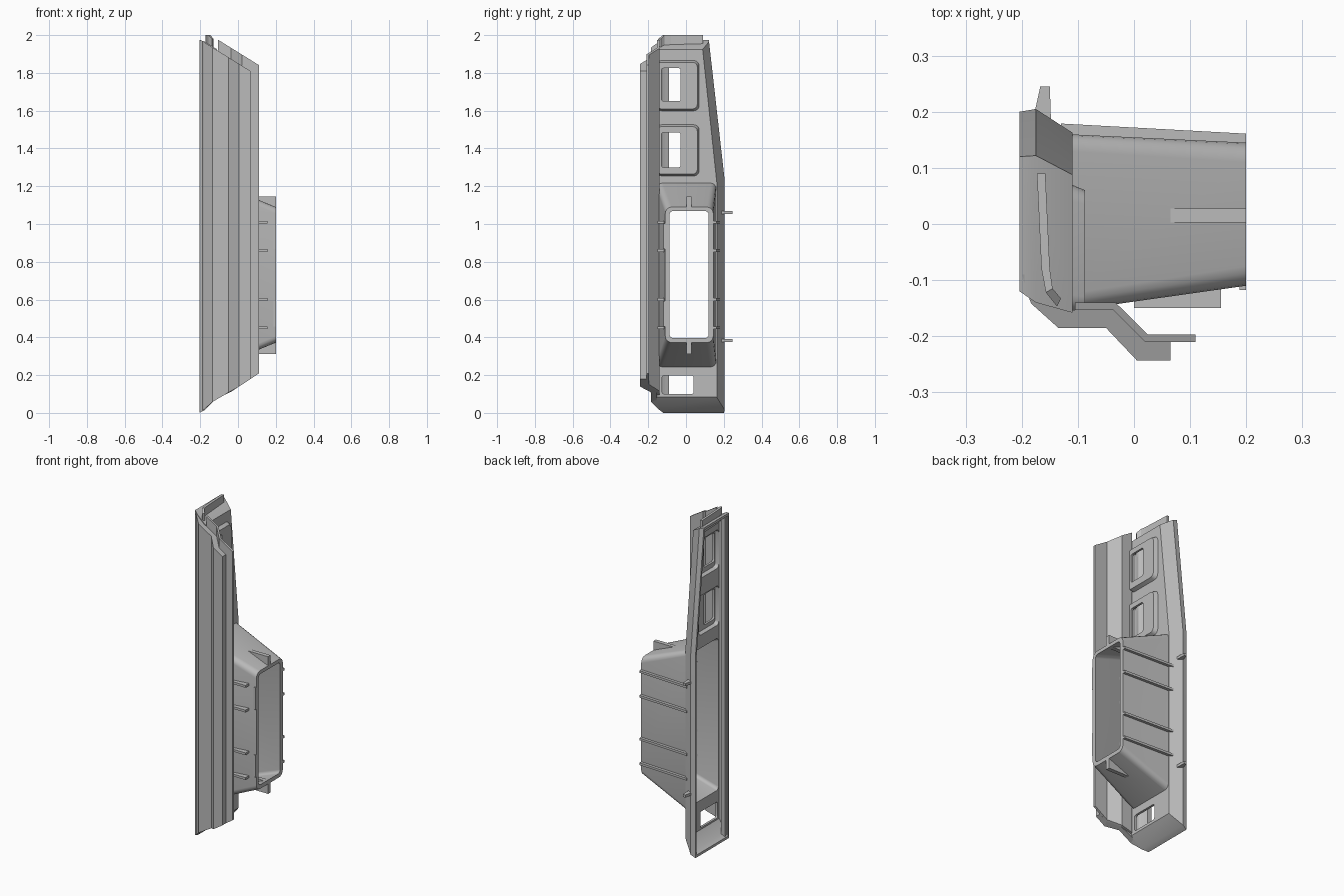
import bpy, bmesh, math

if "Cube" in bpy.data.objects:
    bpy.data.objects.remove(bpy.data.objects["Cube"])

mat = bpy.data.materials.new("moulded_grey")
mat.diffuse_color = (0.5, 0.5, 0.5, 1)
mat.use_nodes = True
mat.node_tree.nodes["Principled BSDF"].inputs["Base Color"].default_value = mat.diffuse_color


def finish(name, bm):
    bmesh.ops.recalc_face_normals(bm, faces=bm.faces)
    me = bpy.data.meshes.new(name)
    bm.to_mesh(me)
    bm.free()
    me.materials.append(mat)
    ob = bpy.data.objects.new(name, me)
    bpy.context.scene.collection.objects.link(ob)
    return ob


def loft(name, sections):
    """Solid through (x, [(y, z), ...]) sections."""
    bm = bmesh.new()
    rings = [[bm.verts.new((x, y, z)) for y, z in pts] for x, pts in sections]
    n = len(rings[0])
    for a, b in zip(rings, rings[1:]):
        for i in range(n):
            j = (i + 1) % n
            bm.faces.new((a[i], a[j], b[j], b[i]))
    bm.faces.new(rings[0])
    bm.faces.new(rings[-1])
    return finish(name, bm)


def strip(name, outer, inner, zbot, ztop):
    """Upright wall between two plan polylines; heights are functions of x."""
    bm = bmesh.new()
    cols = [[bm.verts.new((x, y, f(x))) for (x, y), f in
             ((o, zbot), (o, ztop), (i, ztop), (i, zbot))] for o, i in zip(outer, inner)]
    for a, b in zip(cols, cols[1:]):
        for k in range(4):
            m = (k + 1) % 4
            bm.faces.new((a[k], a[m], b[m], b[k]))
    bm.faces.new(cols[0])
    bm.faces.new(cols[-1])
    return finish(name, bm)


def box(name, x0, x1, y0, y1, z0, z1):
    return strip(name, [(x0, y0), (x1, y0)], [(x0, y1), (x1, y1)],
                 lambda x: z0, lambda x: z1)


def rrect(y0, y1, z0, z1, r, n=4):
    pts = []
    for cy, cz, a0 in ((y1 - r, z1 - r, 0), (y0 + r, z1 - r, 90),
                       (y0 + r, z0 + r, 180), (y1 - r, z0 + r, 270)):
        for k in range(n + 1):
            a = math.radians(a0 + 90 * k / n)
            pts.append((cy + r * math.cos(a), cz + r * math.sin(a)))
    return pts


def combine(base, other, op):
    m = base.modifiers.new("cut", 'BOOLEAN')
    m.operation, m.object, m.solver = op, other, 'EXACT'
    bpy.context.view_layer.objects.active = base
    bpy.ops.object.modifier_apply(modifier=m.name)
    bpy.data.objects.remove(other)


def outline(yr, yl, z0, zk, z1, ytop):
    return [(yr, z0), (yr, zk), (ytop, z1), (yl, z1), (yl, z0)]


# Dished bezel shell, open towards -x
bezel = loft("bezel_panel", [
    (-0.204, outline(0.2, -0.12, 0.0, 1.23, 1.975, 0.12)),
    (-0.175, outline(0.205, -0.14, 0.015, 1.23, 1.965, 0.122)),
    (-0.110, outline(0.163, -0.158, 0.083, 1.22, 1.925, 0.088))])

# Flared duct and the two switch bosses
combine(bezel, loft("duct", [
    (-0.118, rrect(-0.155, 0.16, 0.24, 1.22, 0.03)),
    (0.2, rrect(-0.11, 0.145, 0.372, 1.09, 0.035))]), 'UNION')
bosses = ((1.595, 1.87, 1.65, 1.825), (1.25, 1.53, 1.30, 1.485))
for z0, z1, w0, w1 in bosses:
    combine(bezel, loft("boss", [
        (-0.12, rrect(-0.156, 0.074, z0, z1, 0.03)),
        (-0.087, rrect(-0.154, 0.060, z0 + 0.014, z1 - 0.014, 0.025))]), 'UNION')

# Hollow everything out
combine(bezel, loft("shell_cavity", [
    (-0.22, outline(0.188, -0.108, 0.008, 1.225, 1.965, 0.110)),
    (-0.175, outline(0.190, -0.125, 0.028, 1.225, 1.952, 0.108)),
    (-0.124, outline(0.155, -0.142, 0.09, 1.215, 1.912, 0.076))]), 'DIFFERENCE')
combine(bezel, loft("duct_cavity", [
    (-0.14, rrect(-0.136, 0.142, 0.262, 1.198, 0.02)),
    (0.21, rrect(-0.086, 0.119, 0.4, 1.065, 0.02))]), 'DIFFERENCE')
for z0, z1, w0, w1 in bosses:
    combine(bezel, loft("boss_cavity", [
        (-0.14, rrect(-0.138, 0.057, z0 + 0.017, z1 - 0.017, 0.02)),
        (-0.1, rrect(-0.137, 0.048, z0 + 0.026, z1 - 0.026, 0.02))]), 'DIFFERENCE')
for y0, y1, w0, w1 in [(-0.13, -0.028, b[2], b[3]) for b in bosses] + [(-0.127, 0.04, 0.1, 0.198)]:
    w = rrect(y0, y1, w0, w1, 0.012)
    combine(bezel, loft("window", [(-0.145, w), (-0.05, w)]), 'DIFFERENCE')


# Stepped front rail with slanted ends
def rail_bottom(x):
    pts = ((-0.21, 0.0), (-0.19, 0.01), (-0.15, 0.04), (-0.1, 0.1), (-0.04, 0.11), (0.06, 0.175), (0.12, 0.215))
    for (a, za), (b, zb) in zip(pts, pts[1:]):
        if x <= b:
            return za + (zb - za) * (x - a) / (b - a)


strip("front_rail",
      [(-0.199, -0.09), (-0.192, -0.12), (-0.183, -0.142), (-0.135, -0.185),
       (-0.05, -0.185), (0.005, -0.243), (0.065, -0.243)],
      [(-0.172, -0.09), (-0.163, -0.11), (-0.155, -0.125), (-0.125, -0.153),
       (-0.037, -0.153), (0.02, -0.21), (0.065, -0.21)],
      rail_bottom, lambda x: 1.975 - 0.62 * (x + 0.2))
strip("rail_inner_flange",
      [(-0.105, -0.153), (-0.037, -0.153), (0.02, -0.21), (0.11, -0.21)],
      [(-0.105, -0.14), (-0.033, -0.14), (0.025, -0.197), (0.11, -0.197)],
      rail_bottom, lambda x: 1.975 - 0.62 * (x + 0.105))

# Upright locating tab along the top
strip("top_tab",
      [(-0.173, 0.09), (-0.165, -0.08), (-0.157, -0.122), (-0.137, -0.147)],
      [(-0.158, 0.09), (-0.15, -0.08), (-0.145, -0.115), (-0.13, -0.133)],
      lambda x: 1.92, lambda x: 2.0 if x < -0.14 else 1.98)

# Ribs along both duct sides
for z in (0.45, 0.6, 0.86, 1.01):
    box("duct_front_rib", 0.0, 0.155, -0.15, -0.115, z - 0.007, z + 0.007)
    strip("duct_back_rib", [(-0.13, 0.179), (0.2, 0.161)], [(-0.13, 0.158), (0.2, 0.138)],
          lambda x: z - 0.007, lambda x: z + 0.007)

# Clip strips at the duct mouth
for z in (0.457, 0.867):
    box("mouth_clip", 0.188, 0.2, -0.118, -0.1, z, z + 0.136)

# Centre fins above and below the duct
box("duct_fin_top", 0.062, 0.2, 0.003, 0.028, 1.08, 1.145)
box("duct_fin_bottom", 0.062, 0.2, 0.003, 0.028, 0.312, 0.385)

# Side pegs
for z in (0.383, 1.06):
    strip("side_peg", [(-0.178, 0.195), (-0.167, 0.245)], [(-0.148, 0.185), (-0.15, 0.245)],
          lambda x: z - 0.008, lambda x: z + 0.008)

# Smooth the rounded corners, keep the edges sharp
bpy.ops.object.select_all(action='DESELECT')
bezel.select_set(True)
bpy.context.view_layer.objects.active = bezel
bpy.ops.object.shade_smooth_by_angle(angle=math.radians(30))
